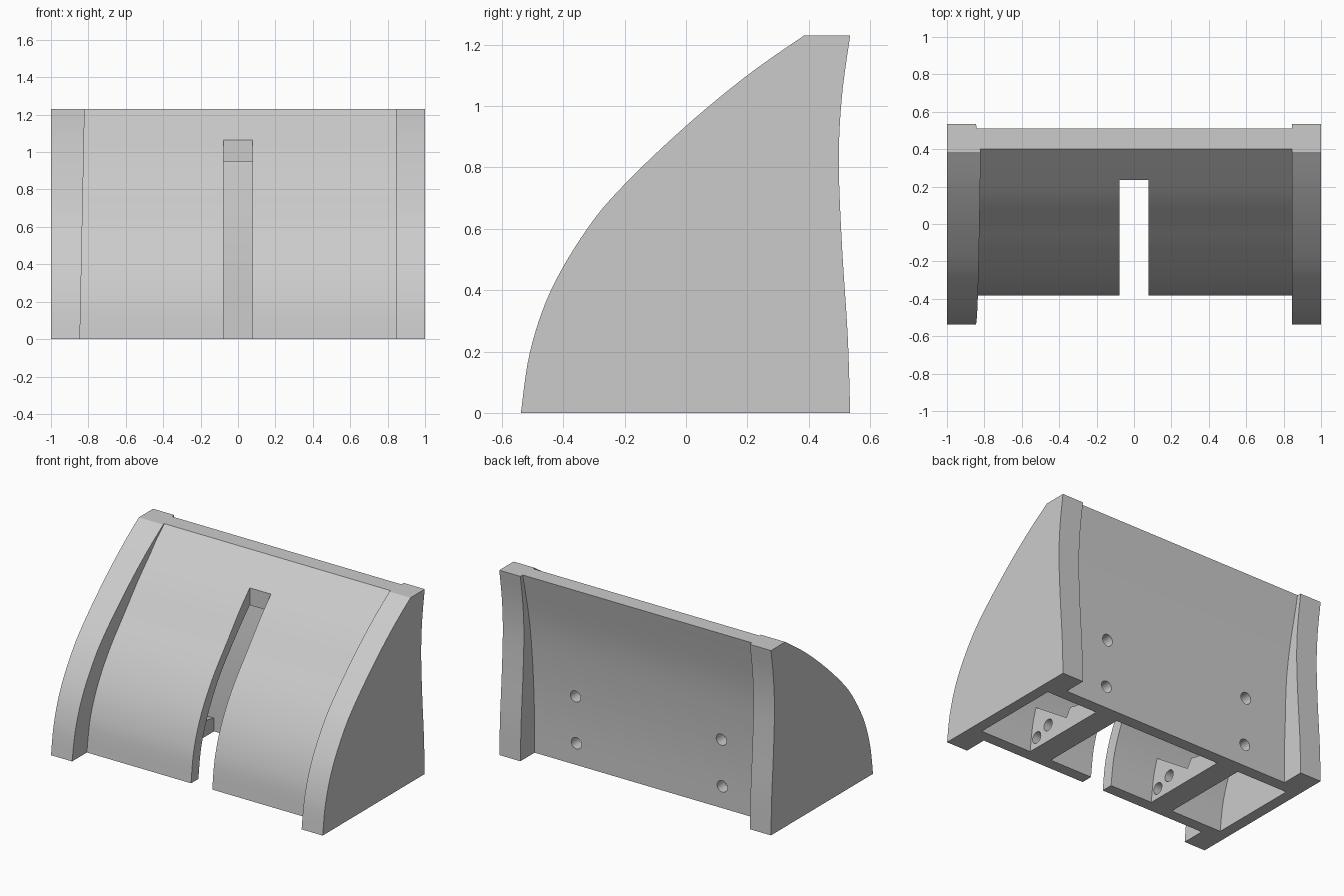
import bpy, bmesh, math
from mathutils import Matrix

if "Cube" in bpy.data.objects:
    bpy.data.objects.remove(bpy.data.objects["Cube"])

grey = bpy.data.materials.new("plain_grey")
grey.diffuse_color = (0.6, 0.6, 0.6, 1)
grey.use_nodes = True
grey.node_tree.nodes["Principled BSDF"].inputs["Base Color"].default_value = grey.diffuse_color


def smooth(pts, n=6):
    """Catmull-Rom curve through (y, z) points."""
    p = [pts[0]] + pts + [pts[-1]]
    out = []
    for i in range(1, len(p) - 2):
        a, b, c, d = p[i - 1:i + 3]
        for k in range(n):
            t = k / n
            out.append(tuple(0.5 * (2 * b[j] + (c[j] - a[j]) * t
                                    + (2 * a[j] - 5 * b[j] + 4 * c[j] - d[j]) * t * t
                                    + (3 * b[j] - a[j] - 3 * c[j] + d[j]) * t ** 3)
                             for j in (0, 1)))
    return out + [pts[-1]]


def finish(name, bm):
    bmesh.ops.recalc_face_normals(bm, faces=bm.faces)
    me = bpy.data.meshes.new(name)
    bm.to_mesh(me)
    bm.free()
    ob = bpy.data.objects.new(name, me)
    me.materials.append(grey)
    bpy.context.collection.objects.link(ob)
    return ob


def prism(name, profile, x0, x1):
    """Extrude a (y, z) outline along x."""
    bm = bmesh.new()
    f = bm.faces.new([bm.verts.new((x0, y, z)) for y, z in profile])
    r = bmesh.ops.extrude_face_region(bm, geom=[f])
    moved = [v for v in r["geom"] if isinstance(v, bmesh.types.BMVert)]
    bmesh.ops.translate(bm, verts=moved, vec=(x1 - x0, 0, 0))
    return finish(name, bm)


def rod(name, loc, length, axis):
    bm = bmesh.new()
    rot = Matrix.Rotation(math.pi / 2, 4, axis)
    bmesh.ops.create_cone(bm, cap_ends=True, segments=24, radius1=0.038, radius2=0.038,
                          depth=length, matrix=Matrix.Translation(loc) @ rot)
    return finish(name, bm)


def combine(target, tool, op):
    m = target.modifiers.new(op, "BOOLEAN")
    m.operation, m.solver, m.object = op, "EXACT", tool
    bpy.context.view_layer.objects.active = target
    bpy.ops.object.modifier_apply(modifier=m.name)
    bpy.data.objects.remove(tool)


# Outlines in the side plane
H = 1.23
side_front = smooth([(-0.538, 0), (-0.508, 0.2), (-0.44, 0.4), (-0.322, 0.6), (-0.2, 0.745),
                     (0, 0.935), (0.2, 1.1), (0.385, H)])
side_back = smooth([(0.535, H), (0.508, 1.03), (0.498, 0.82), (0.508, 0.55), (0.527, 0.25), (0.535, 0)])
mid_front = smooth([(-0.382, 0), (-0.355, 0.2), (-0.285, 0.4), (-0.165, 0.6), (0, 0.8),
                    (0.125, 0.95), (0.235, 1.065), (0.4, H)])
mid_back = smooth([(0.51, H), (0.44, 0.9), (0.405, 0.6), (0.388, 0.3), (0.385, 0)])
cav_front = smooth([(-0.305, 0), (-0.275, 0.2), (-0.2, 0.4), (-0.08, 0.6), (0.09, 0.8),
                    (0.235, 0.95), (0.34, 1.055)])
cav_back = smooth([(0.385, 1.055), (0.36, 0.9), (0.325, 0.6), (0.308, 0.3), (0.305, 0)])

# Curved middle body and the two side plates
body = prism("curved_body", mid_front + mid_back, -0.9, 0.9)
for s in (-1, 1):
    plate = prism("side_plate", side_front + side_back, s, s * 0.845)
    if s < 0:  # the left plate widens slightly toward the top front
        for v in plate.data.vertices:
            if v.co.x > -0.9 and v.co.y < 0.39:
                v.co.x += 0.025 * v.co.z / H
    combine(body, plate, "UNION")

# Hollow inside, open at the bottom
combine(body, prism("cavity", [(-0.305, -0.1)] + cav_front + cav_back + [(0.305, -0.1)],
                    -0.925, 0.925), "DIFFERENCE")

# Front slot
combine(body, prism("slot", [(-1, -0.1), (0.235, -0.1), (0.235, 1.6), (-1, 1.6)],
                    -0.078, 0.078), "DIFFERENCE")

# Inner ribs with cross holes, then the mounting holes in the back
for s in (-1, 1):
    rib = prism("rib", [(-0.34, 0), (0.34, 0), (0.34, 0.08), (0.065, 0.14), (0.03, 0.085),
                        (-0.267, 0.29), (-0.3, 0.29)], s * 0.39, s * 0.55)
    for y, z in ((-0.14, 0.11), (-0.245, 0.07)):
        combine(rib, rod("cross_hole", (s * 0.47, y, z), 0.4, "Y"), "DIFFERENCE")
    combine(body, rib, "UNION")
    for z in (0.145, 0.46):
        combine(body, rod("back_hole", (s * 0.537, 0.38, z), 0.25, "X"), "DIFFERENCE")

# Smooth curves, sharp edges
bpy.ops.object.select_all(action="DESELECT")
body.select_set(True)
bpy.context.view_layer.objects.active = body
bpy.ops.object.shade_smooth_by_angle(angle=math.radians(30))
